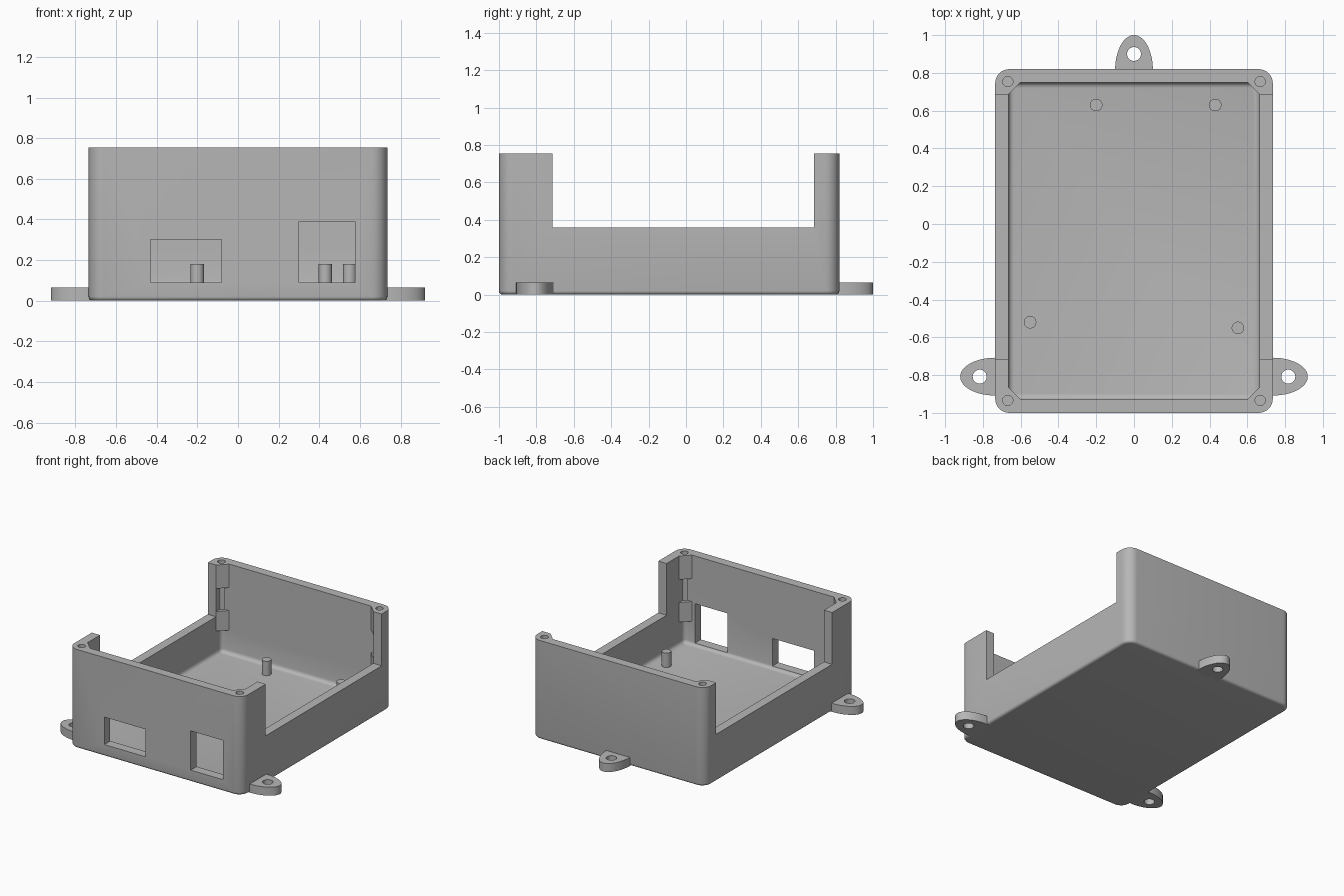
import bpy, bmesh, math
from math import cos, sin, pi

if "Cube" in bpy.data.objects:
    bpy.data.objects.remove(bpy.data.objects["Cube"], do_unlink=True)

GREY = (0.47, 0.47, 0.47, 1)
mat = bpy.data.materials.new("plain grey plastic")
mat.use_nodes = True
mat.diffuse_color = GREY
mat.node_tree.nodes["Principled BSDF"].inputs["Base Color"].default_value = GREY


def finish(name, bm):
    bmesh.ops.recalc_face_normals(bm, faces=bm.faces)
    mesh = bpy.data.meshes.new(name)
    bm.to_mesh(mesh)
    bm.free()
    mesh.materials.append(mat)
    ob = bpy.data.objects.new(name, mesh)
    bpy.context.collection.objects.link(ob)
    return ob


def prism(name, points, z0, z1):
    bm = bmesh.new()
    face = bm.faces.new([bm.verts.new((x, y, z0)) for x, y in points])
    top = bmesh.ops.extrude_face_region(bm, geom=[face])["geom"]
    verts = [v for v in top if isinstance(v, bmesh.types.BMVert)]
    bmesh.ops.translate(bm, verts=verts, vec=(0, 0, z1 - z0))
    return finish(name, bm)


def disc(name, x, y, r, z0, z1, n=32):
    ring = [(x + r * cos(2 * pi * i / n), y + r * sin(2 * pi * i / n)) for i in range(n)]
    return prism(name, ring, z0, z1)


def box(name, lo, hi, corner=0, base=0):
    """Box with rounded upright edges and a rounded bottom edge."""
    bm = bmesh.new()
    bmesh.ops.create_cube(bm, size=1)
    for v in bm.verts:
        v.co = [lo[i] if v.co[i] < 0 else hi[i] for i in range(3)]
    if corner:
        upright = [e for e in bm.edges if abs(e.verts[0].co.z - e.verts[1].co.z) > 0.01]
        bmesh.ops.bevel(bm, geom=upright, offset=corner, segments=8, profile=0.5, affect='EDGES')
    if base:
        rim = [e for e in bm.edges if all(abs(v.co.z - lo[2]) < 1e-5 for v in e.verts)]
        bmesh.ops.bevel(bm, geom=rim, offset=base, segments=4, profile=0.5, affect='EDGES')
    return finish(name, bm)


def combine(target, tool, operation='DIFFERENCE'):
    mod = target.modifiers.new("combine", 'BOOLEAN')
    mod.operation = operation
    mod.solver = 'EXACT'
    mod.object = tool
    bpy.context.view_layer.objects.active = target
    bpy.ops.object.modifier_apply(modifier=mod.name)
    bpy.data.objects.remove(tool, do_unlink=True)


def smooth(ob):
    bpy.ops.object.select_all(action='DESELECT')
    ob.select_set(True)
    bpy.context.view_layer.objects.active = ob
    bpy.ops.object.shade_smooth_by_angle(angle=math.radians(30))


# Overall sizes
W, FRONT, BACK, TOP = 0.735, -1.0, 0.82, 0.755
WALL, FLOOR = 0.07, 0.07
IX, IF, IB = W - WALL, FRONT + WALL, BACK - WALL

# Open tray with thick walls
tray = box("enclosure_tray", (-W, FRONT, 0), (W, BACK, TOP), 0.075, 0.02)
combine(tray, box("cavity", (-IX, IF, FLOOR), (IX, IB, 1), 0.03, 0.029))

# Lowered side walls
combine(tray, box("side_notch", (-1, -0.715, 0.36), (1, 0.685, 1)))

# Port openings in the front wall
for x0, x1, z1 in ((-0.43, -0.08, 0.30), (0.30, 0.575, 0.39)):
    combine(tray, box("port", (x0, -1.1, 0.09), (x1, -0.88, z1)))

# Corner screw blocks, two per corner, with screw holes
corners = [(sx, y, sy) for sx in (-1, 1) for y, sy in ((IF, -1), (IB, 1))]
for sx, y, sy in corners:
    leg, sunk = 0.065, 0.03
    x = sx * IX
    outline = [(x + sx * sunk, y + sy * sunk), (x + sx * sunk, y - sy * leg),
               (x, y - sy * leg), (x - sx * leg, y), (x - sx * leg, y + sy * sunk)]
    for z0, z1 in ((0.25, 0.40), (0.575, TOP)):
        combine(tray, prism("block", outline, z0, z1), 'UNION')
for sx, y, sy in corners:
    combine(tray, disc("screw_hole", sx * 0.668, y + sy * 0.004, 0.027, 0.27, 0.9))
smooth(tray)

# Board standoffs on the floor
for i, (x, y) in enumerate(((-0.2, 0.63), (0.43, 0.63), (-0.55, -0.52), (0.55, -0.55))):
    smooth(disc(f"standoff_{i + 1}", x, y, 0.033, FLOOR - 0.02, 0.18))


# Half-oval mounting lugs with a hole
def lug(name, x, y, angle, hole):
    arc = [(0.185 * cos(t), 0.1 * sin(t)) for t in (pi * (i / 32 - 0.5) for i in range(33))]
    shape = [(-0.04, -0.1)] + arc + [(-0.04, 0.1)]
    c, s = cos(angle), sin(angle)
    ob = prism(name, [(x + c * u - s * v, y + s * u + c * v) for u, v in shape], 0, 0.065)
    combine(ob, disc("lug_hole", x + c * hole, y + s * hole, 0.037, -0.1, 0.2))
    smooth(ob)


lug("back_lug", 0, BACK - 0.005, pi / 2, 0.085)
lug("left_lug", W, -0.808, 0, 0.082)
lug("right_lug", -W, -0.808, pi, 0.082)
